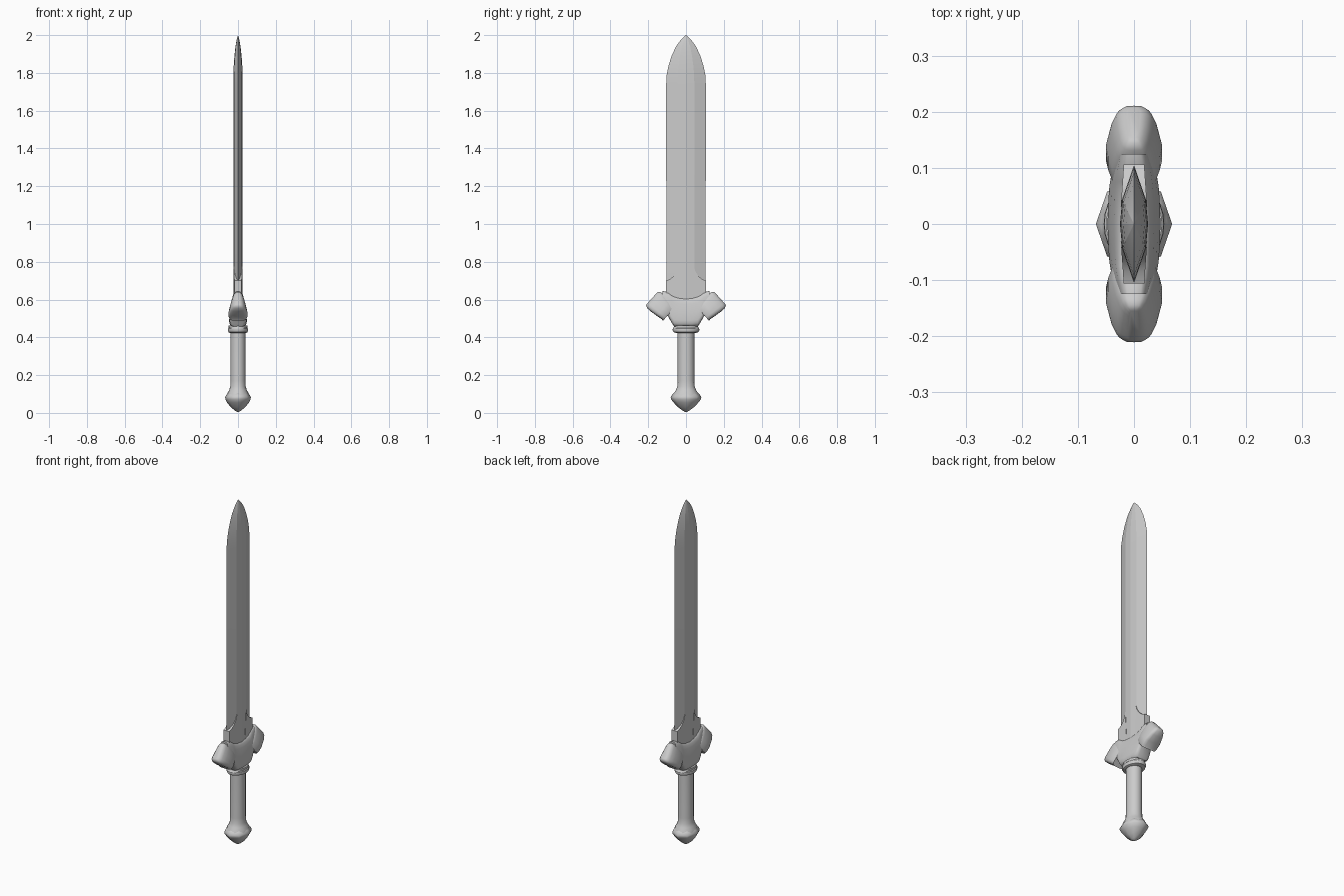
import bpy, bmesh
from math import sin, cos, pi, radians, copysign

if "Cube" in bpy.data.objects:
    bpy.data.objects.remove(bpy.data.objects["Cube"])


def finish(name, bm, angle):
    bmesh.ops.remove_doubles(bm, verts=bm.verts, dist=1e-5)
    bmesh.ops.recalc_face_normals(bm, faces=bm.faces)
    me = bpy.data.meshes.new(name)
    bm.to_mesh(me)
    bm.free()
    ob = bpy.data.objects.new(name, me)
    bpy.context.collection.objects.link(ob)
    bpy.ops.object.select_all(action='DESELECT')
    ob.select_set(True)
    bpy.context.view_layer.objects.active = ob
    bpy.ops.object.shade_smooth_by_angle(angle=radians(angle))
    return ob


def loft(name, rings, angle=35):
    """Skin a list of equal-length closed rings and cap both ends."""
    bm = bmesh.new()
    vs = [[bm.verts.new(p) for p in r] for r in rings]
    n = len(rings[0])
    for a, b in zip(vs, vs[1:]):
        for i in range(n):
            j = (i + 1) % n
            bm.faces.new((a[i], a[j], b[j], b[i]))
    bm.faces.new(vs[0])
    bm.faces.new(vs[-1])
    return finish(name, bm, angle)


def oval(a, b, n, e=1.0):
    """Superellipse points; e below 1 gives a boxier outline."""
    pts = []
    for i in range(n):
        c, s = cos(2 * pi * i / n), sin(2 * pi * i / n)
        pts.append((a * copysign(abs(c) ** e, c), b * copysign(abs(s) ** e, s)))
    return pts


def lathe(name, profile, n, angle=35):
    return loft(name, [[(x, y, z) for x, y in oval(a, b, n)] for z, a, b in profile], angle)


# Blade: faceted section that narrows to the point
def blade_ring(z, w, t):
    sec = [(0, 1), (.021, .42), (.025, 0), (.021, -.42),
           (0, -1), (-.021, -.42), (-.025, 0), (-.021, .42)]
    return [(x * t, y * w, z) for x, y in sec]


loft("blade", [blade_ring(*s) for s in (
    (.58, .104, 1), (1.74, .105, 1), (1.79, .102, .97), (1.84, .092, .9),
    (1.89, .076, .76), (1.94, .053, .53), (1.975, .027, .28), (2.0, .001, .01))], 8)

# Thick blade shoulders with a curved upper edge
shoulder = [(.03, .58), (.106, .58), (.106, .70), (.085, .708),
            (.065, .725), (.050, .748), (.042, .775)]
for s, side in ((1, "left"), (-1, "right")):
    loft("blade_shoulder_" + side,
         [[(d * (.0228 - .07 * (y - .042)), s * y, z) for y, z in shoulder]
          for d in (1, -1)], 20)

# Guard body: columns across y, thinner towards the blade
cols = [(0, .455, .610, .053), (.03, .455, .612, .052), (.062, .457, .620, .050),
        (.075, .475, .626, .048), (.095, .512, .640, .044), (.125, .53, .645, .035)]
cols = [(-y, b, t, x) for y, b, t, x in cols[:0:-1]] + cols
rings = []
for y, b, t, hx in cols:
    mid, hz = (b + t) / 2, (t - b) / 2
    rings.append([(x * (.80 - .2 * (z / hz)), y, mid + z)
                  for x, z in oval(hx, hz, 20, .5)])
loft("guard_body", rings, 40)

# Guard lobes: rounded blocks angled up and outwards
u, v = (cos(radians(42)), sin(radians(42))), (-sin(radians(42)), cos(radians(42)))
sections = [(-.062, .040, .050), (-.052, .046, .047), (-.02, .046, .052),
            (.02, .038, .056), (.045, .029, .056), (.057, .020, .050), (.061, .010, .042)]
for s, side in ((1, "left"), (-1, "right")):
    rings = []
    for d, hx, hw in sections:
        rings.append([(x * (1 - .22 * w / hw), s * (.135 + d * u[0] + w * v[0]),
                       .566 + d * u[1] + w * v[1]) for x, w in oval(hx, hw, 20, .5)])
    loft("guard_lobe_" + side, rings, 40)

# Collar, grip and pommel
lathe("collar", [(.424, .044, .055), (.428, .051, .066), (.438, .054, .071),
                 (.446, .053, .070), (.450, .049, .066), (.462, .050, .063)], 24)
lathe("grip", [(.09, .060, .070), (.105, .056, .064), (.12, .047, .054),
               (.14, .041, .046), (.17, .040, .044), (.43, .040, .044)], 16)
lathe("pommel", [(0.005, .004, .005), (.012, .016, .018), (.03, .038, .042), (.055, .058, .066),
                 (.073, .067, .080), (.084, .068, .081), (.096, .061, .073),
                 (.106, .055, .063)], 8, 50)
